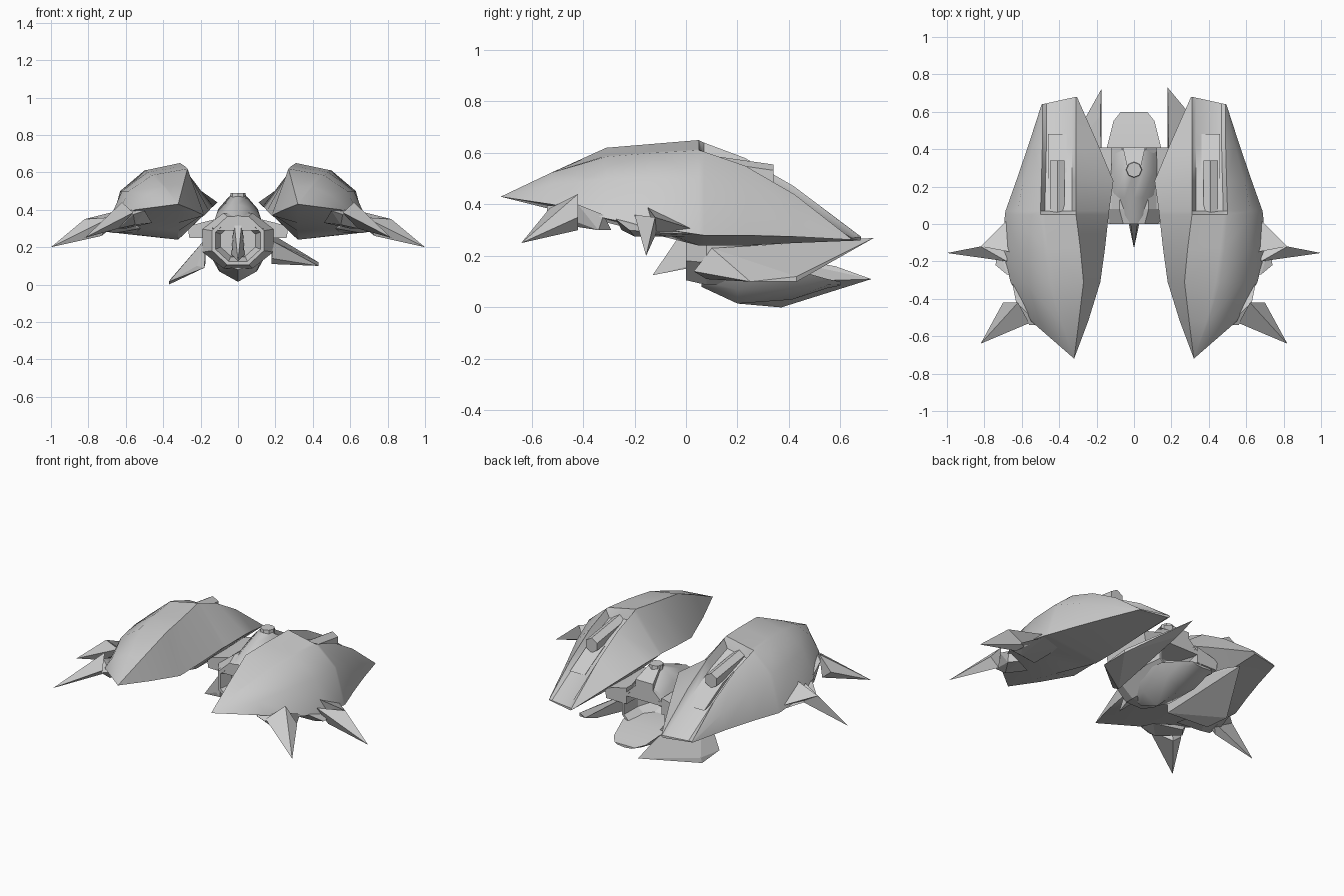
import bpy, bmesh, math
from mathutils import Vector

if "Cube" in bpy.data.objects:
    bpy.data.objects.remove(bpy.data.objects["Cube"])


def finish(name, bm, mirror=False, smooth=None):
    bmesh.ops.remove_doubles(bm, verts=bm.verts, dist=0.0005)
    bmesh.ops.recalc_face_normals(bm, faces=bm.faces)
    me = bpy.data.meshes.new(name)
    bm.to_mesh(me)
    bm.free()
    ob = bpy.data.objects.new(name, me)
    bpy.context.collection.objects.link(ob)
    if smooth:
        bpy.ops.object.select_all(action='DESELECT')
        ob.select_set(True)
        bpy.context.view_layer.objects.active = ob
        bpy.ops.object.shade_smooth_by_angle(angle=math.radians(smooth))
    if mirror:
        ob.modifiers.new("mirror", 'MIRROR').use_mirror_merge = False
    return ob


def loft(name, rings, mirror=False, smooth=None):
    """Skin closed rings of 3D points and cap both ends."""
    bm = bmesh.new()
    vs = [[bm.verts.new(p) for p in r] for r in rings]
    n = len(vs[0])
    for a, b in zip(vs, vs[1:]):
        for i in range(n):
            j = (i + 1) % n
            bm.faces.new((a[i], a[j], b[j], b[i]))
    bm.faces.new(vs[0])
    bm.faces.new(vs[-1])
    return finish(name, bm, mirror, smooth)


def hull(name, pts, mirror=False):
    """Flat-faced convex solid around a few points."""
    bm = bmesh.new()
    for p in pts:
        bm.verts.new(p)
    bmesh.ops.convex_hull(bm, input=bm.verts)
    bmesh.ops.delete(bm, geom=[v for v in bm.verts if not v.link_faces], context='VERTS')
    bmesh.ops.dissolve_limit(bm, angle_limit=0.02, verts=bm.verts, edges=bm.edges)
    return finish(name, bm, mirror)


def ring(y, rx, rz, zc, n=8):
    return [(rx * math.cos((i + .5) * math.tau / n), y,
             zc + rz * math.sin((i + .5) * math.tau / n)) for i in range(n)]


# Side pods: y, deck recess depth, then ridge, shoulder, flank, rim, keel, inner edge as (x, z)
pod = [
    (-.72, 0, [(.32, .43)] * 6),
    (-.52, 0, [(.295, .525), (.40, .525), (.50, .475), (.55, .40), (.32, .38), (.245, .40)]),
    (-.31, 0, [(.27, .62), (.46, .585), (.585, .50), (.66, .345), (.32, .33), (.18, .37)]),
    (-.13, 0, [(.287, .635), (.485, .60), (.62, .50), (.705, .31), (.32, .285), (.155, .395)]),
    (.05, 0, [(.31, .65), (.50, .61), (.63, .50), (.69, .283), (.32, .24), (.135, .42)]),
    (.07, .05, [(.31, .64), (.50, .605), (.625, .495), (.687, .28), (.32, .24), (.133, .42)]),
    (.23, .05, [(.31, .58), (.495, .55), (.59, .45), (.63, .28), (.32, .24), (.11, .44)]),
    (.42, .04, [(.31, .47), (.49, .44), (.54, .37), (.565, .275), (.32, .25), (.19, .37)]),
    (.68, 0, [(.31, .275), (.49, .268), (.492, .266), (.494, .263), (.32, .26), (.305, .268)]),
]
rings = []
for y, drop, p in pod:
    a, b = Vector(p[0]), Vector(p[1])
    deck = [a.lerp(b, t) - Vector((0, drop)) for t in (.12, .88)]
    skew = .22 if y > .6 else 0
    rings.append([(q[0], y - skew * max(0, q[0] - .31), q[1]) for q in [p[0], *deck, *p[1:]]])
loft("side_pod", rings, mirror=True, smooth=35)

# Guns sunk in the rear decks
loft("deck_gun_barrel", [[(x + .41, y, z) for x, y, z in ring(y0, .045, .045, z0, 6)]
                         for y0, z0 in ((.06, .55), (.34, .51))], mirror=True)
hull("deck_gun_mount", [(x, y, z) for x in (.36, .46)
                        for y, z in ((.06, .56), (.06, .5), (.3, .49), (.48, .39), (.3, .42))], mirror=True)

# Spikes and their hubs on the outer rims
hull("side_spike", [(1, -.155, .20), (.82, -.12, .35), (.68, -.20, .36),
                    (.73, -.16, .26), (.68, -.11, .30)], mirror=True)
hull("side_spike_fin", [(.82, -.12, .35), (.66, .04, .30), (.66, -.15, .39), (.70, -.12, .28)], mirror=True)
hull("front_spike", [(.82, -.64, .25), (.56, -.53, .385), (.62, -.42, .44), (.70, -.42, .35),
                     (.64, -.42, .30)], mirror=True)
hull("side_spike_hub", [(.60, -.28, .36), (.68, -.27, .34), (.74, -.22, .30), (.73, -.10, .29),
                        (.68, .03, .285), (.55, .02, .275), (.52, -.25, .30), (.66, -.2, .275)], mirror=True)
hull("front_spike_hub", [(.50, -.54, .395), (.56, -.54, .375), (.63, -.42, .40), (.65, -.32, .36),
                         (.64, -.34, .30), (.55, -.47, .32), (.46, -.38, .33), (.60, -.29, .30)], mirror=True)

# Central cowl, hollow at both ends
cowl = [(.22, .06, .05), (.30, .13, .11), (.41, .15, .145), (.41, .165, .155), (.08, .205, .16),
        (0, .15, .14), (0, .13, .12), (.07, .10, .09)]
loft("center_cowl", [ring(y, rx, rz, .235) for y, rx, rz in cowl])

# Dome on top of the cowl
dome = []
for y, w, h in ((.0, .14, .37), (.14, .14, .43), (.28, .14, .485), (.41, .14, .40)):
    dome.append([(-w, y, .30), (-w * .75, y, h - .08), (-w * .35, y, h - .015), (0, y, h),
                 (w * .35, y, h - .015), (w * .75, y, h - .08), (w, y, .30)])
loft("top_dome", dome, smooth=40)
loft("top_sensor", [[(r * math.cos(k * math.tau / 8), .29 + r * math.sin(k * math.tau / 8), z)
                     for k in range(8)]
                    for r, z in ((.045, .45), (.04, .49))])
hull("sensor_fairing", [(s * x, y, z) for s in (-1, 1)
                        for x, y, z in ((.035, .30, .485), (.06, .41, .42), (.06, .41, .37), (.035, .3, .45))])

# Belly hull with a flared tail
belly = []
for y, w, top, low in ((.06, .09, .15, .08), (.20, .14, .17, .015), (.41, .145, .15, .03),
                       (.55, .11, .11, .075), (.60, .07, .10, .085)):
    belly.append([(-w, y, top), (-w * .7, y, low + (top - low) * .35), (0, y, low),
                  (w * .7, y, low + (top - low) * .35), (w, y, top)])
loft("belly_hull", belly, smooth=40)

# Nose gun in the front opening
hull("nose_gun", [(.022, .05, .35), (-.022, .05, .35), (.035, .05, .16), (-.035, .05, .16),
                  (.02, .01, .33), (-.02, .01, .33), (.03, .01, .16), (-.03, .01, .16), (0, -.13, .125)])

# Struts joining the cowl to the pods
hull("pod_strut", [(x, y, z) for y in (.08, .41)
                   for x, z in ((.12, .35), (.12, .25), (.26, .25), (.27, .31), (.2, .33))], mirror=True)

# Tail fins, the left one drooping further
hull("right_fin", [(.18, .03, .14), (.19, .10, .23), (.18, .08, .11), (.43, .25, .10),
                   (.43, .43, .12), (.43, .43, .10), (.18, .73, .27), (.185, .6, .22)])
hull("left_fin", [(-.17, .08, .25), (-.18, .08, .09), (-.22, .10, .10), (-.37, .20, .015),
                  (-.37, .37, 0), (-.36, .37, .03), (-.175, .72, .11), (-.18, .58, .16)])
